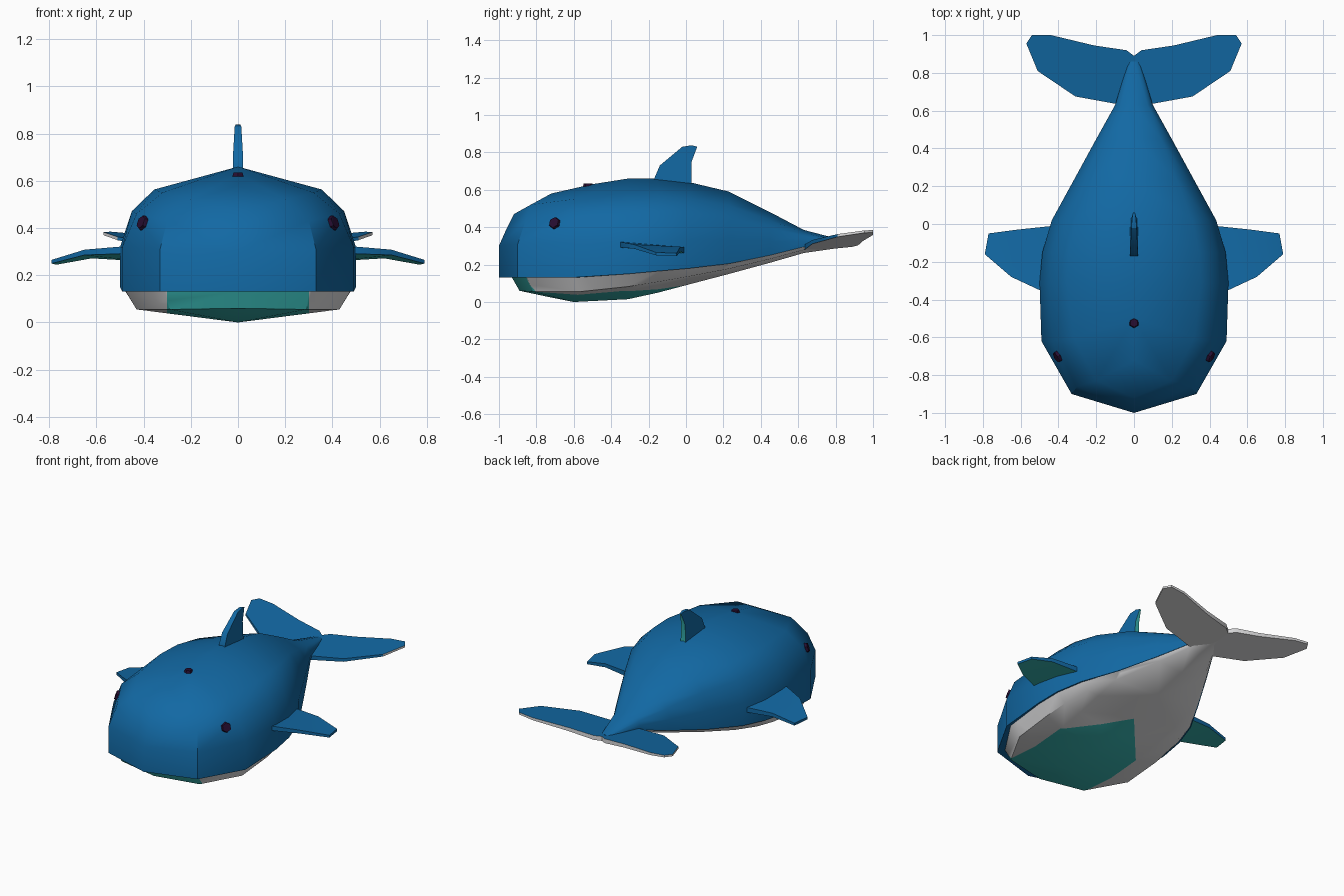
import bpy, bmesh, math
from mathutils import Vector
from mathutils.bvhtree import BVHTree

if "Cube" in bpy.data.objects:
    bpy.data.objects.remove(bpy.data.objects["Cube"])


def material(name, r, g, b):
    m = bpy.data.materials.new(name)
    m.diffuse_color = (r, g, b, 1)
    m.use_nodes = True
    m.node_tree.nodes["Principled BSDF"].inputs["Base Color"].default_value = m.diffuse_color
    return m


BLUE = material("ocean blue", 0.006, 0.14, 0.37)
WHITE = material("belly white", 0.72, 0.72, 0.73)
TEAL = material("teal", 0.04, 0.47, 0.45)
DARK = material("dark purple", 0.02, 0.004, 0.03)


def finish(bm, name, mats, mirror=True, angle=None):
    me = bpy.data.meshes.new(name)
    bm.to_mesh(me)
    bm.free()
    for m in mats:
        me.materials.append(m)
    ob = bpy.data.objects.new(name, me)
    bpy.context.collection.objects.link(ob)
    if angle:
        bpy.ops.object.select_all(action='DESELECT')
        ob.select_set(True)
        bpy.context.view_layer.objects.active = ob
        bpy.ops.object.shade_smooth_by_angle(angle=math.radians(angle))
    if mirror:
        mod = ob.modifiers.new("mirror", 'MIRROR')
        mod.use_clip = True
        mod.merge_threshold = 0.001
    return ob


# body: half rings running keel, chine, rim, lip, side, upper, shoulder, top
def ring(y, w, keel, rim, top):
    h = top - rim
    return [(0, y, keel), (0.87 * w, y, (keel + rim) / 2), (0.98 * w, y, rim), (w, y, rim),
            (w, y, rim + 0.33 * h), (0.9 * w, y, rim + 0.63 * h),
            (0.71 * w, y, rim + 0.81 * h), (0, y, top)]


rings = [
    [(0, -.89, .06), (0, -.89, .06), (0, -.93, .13), (0, -1, .13),
     (0, -1, .30), (0, -.96, .39), (0, -.92, .47), (0, -.92, .47)],
    [(0, -.75, .03), (.29, -.82, .055), (.31, -.85, .13), (.33, -.9, .13),
     (.33, -.9, .31), (.30, -.86, .43), (.20, -.83, .52), (0, -.72, .58)],
    [(0, -.6, 0), (.43, -.57, .055), (.475, -.6, .13), (.49, -.62, .13),
     (.49, -.62, .32), (.43, -.62, .46), (.32, -.6, .55), (0, -.5, .63)],
    ring(-.31, .50, .015, .15, .66),
    ring(-.15, .485, .05, .165, .66),
    ring(.02, .435, .095, .18, .64),
    ring(.23, .32, .15, .205, .59),
    ring(.45, .20, .21, .25, .48),
    ring(.63, .10, .262, .295, .385),
    ring(.86, .03, .295, .31, .325),
]
bm = bmesh.new()
grid = [[bm.verts.new(p) for p in r] for r in rings]
for a, b in zip(grid, grid[1:]):
    for j in range(7):
        f = bm.faces.new((a[j], b[j], b[j + 1], a[j + 1]))
        f.material_index = 1 if j < 2 else 0
bm.faces.new(grid[-1][::-1]).normal_update()
bmesh.ops.remove_doubles(bm, verts=bm.verts[:], dist=0.0005)

# throat patch: cut the belly along its outline, then colour inside it
slant = Vector((.34, .30, 0))
for co, no in (((.3, 0, 0), (1, 0, 0)), ((0, 0, 0), slant)):
    belly = [f for f in bm.faces if f.material_index == 1]
    geom = list({e for f in belly for e in f.edges}) + list({v for f in belly for v in f.verts})
    bmesh.ops.bisect_plane(bm, geom=belly + geom, plane_co=co, plane_no=no, dist=0.0005)
for f in bm.faces:
    c = f.calc_center_median()
    if f.material_index == 1 and c.x < .3 and c.dot(slant) < 0:
        f.material_index = 2
bm.normal_update()
skin = BVHTree.FromBMesh(bm)
finish(bm, "body", [BLUE, WHITE, TEAL], angle=40)


# thin slab between two matching outlines; the rule picks each face's material
def slab(name, top, bottom, mats, rule, mirror=True):
    bm = bmesh.new()
    a = [bm.verts.new(p) for p in top]
    b = [bm.verts.new(p) for p in bottom]
    n = len(a)
    bm.faces.new(a)
    bm.faces.new(b[::-1])
    for i in range(n):
        k = (i + 1) % n
        bm.faces.new((a[k], a[i], b[i], b[k]))
    bmesh.ops.recalc_face_normals(bm, faces=bm.faces[:])
    bm.normal_update()
    for f in bm.faces:
        f.material_index = rule(f)
    bmesh.ops.triangulate(bm, faces=[f for f in bm.faces if len(f.verts) > 4])
    return finish(bm, name, mats, mirror, angle=30)


# tail flukes, rising toward the tips, white underneath
outline = [(0, .62), (.09, .635), (.31, .675), (.51, .81), (.57, .955), (.54, 1.0),
           (.44, 1.0), (.21, .945), (.04, .92), (0, .89)]
top = [(x, y, .30 + .1 * (y - .64) + .09 * x) for x, y in outline]
bottom = [(x, y, z - .03 + .03 * x) for x, y, z in top]
slab("tail_fluke", top, bottom, [BLUE, WHITE],
     lambda f: 0 if f.normal.z > .1 or f.normal.y < -.5 else 1)

# side flippers, drooping at the tip, teal underneath
outline = [(.38, -.01), (.43, -.01), (.62, -.03), (.77, -.05), (.79, -.16),
           (.65, -.28), (.5, -.35), (.38, -.35)]
top = [(x, y, .305 - .08 * (y + .15) - .24 * max(0, x - .62)) for x, y in outline]
bottom = [(x, y, z - .035 + .05 * (x - .4)) for x, y, z in top]
slab("flipper", top, bottom, [BLUE, TEAL], lambda f: 1 if f.normal.z < -.5 else 0)

# dorsal fin with a teal trailing edge: y, z, half thickness
outline = [(-.17, .62, .022), (-.17, .66, .022), (-.14, .73, .02), (-.02, .83, .014),
           (.03, .838, .01), (.06, .83, .005), (.03, .75, .014), (.03, .60, .02)]
slab("dorsal_fin", [(t, y, z) for y, z, t in outline], [(-t, y, z) for y, z, t in outline],
     [BLUE, TEAL], lambda f: 1 if f.normal.y > .6 else 0, mirror=False)


# six-sided studs lying on the skin
def stud(name, spot, radius, height, mirror):
    co, no, _, _ = skin.find_nearest(Vector(spot))
    if not mirror:
        no = Vector((0, 0, 1))
    bm = bmesh.new()
    bmesh.ops.create_cone(bm, cap_ends=True, segments=6, radius1=radius,
                          radius2=radius * .8, depth=height)
    bm.transform(no.to_track_quat('Z', 'Y').to_matrix().to_4x4())
    bmesh.ops.translate(bm, verts=bm.verts[:], vec=co)
    finish(bm, name, [DARK], mirror)


stud("eye", (.40, -.70, .42), .037, .03, True)
stud("blowhole", (0, -.525, .63), .028, .02, False)
